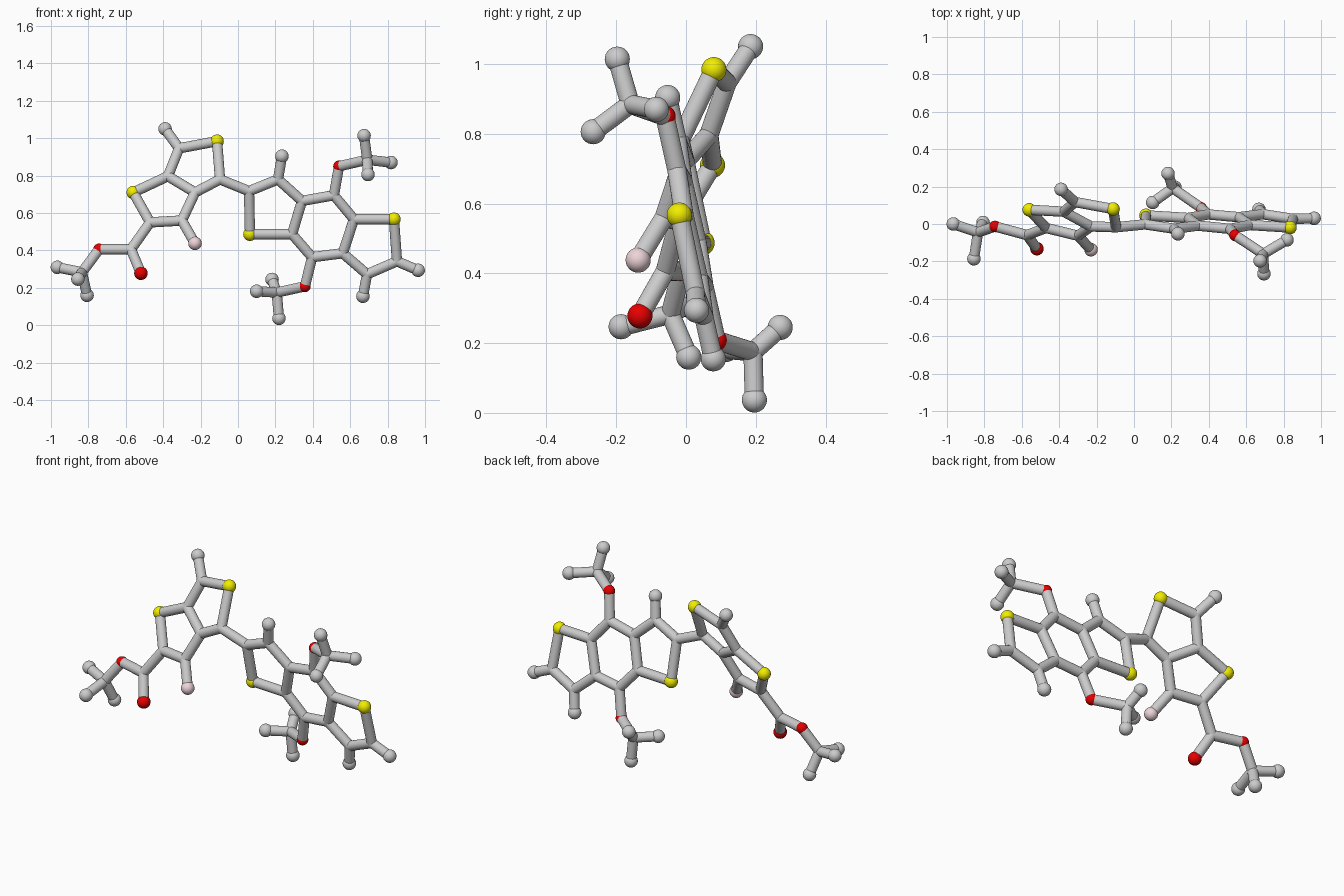
import bpy
from mathutils import Vector

if "Cube" in bpy.data.objects:
    bpy.data.objects.remove(bpy.data.objects["Cube"])

BOND_R, BALL_R = 0.0275, 0.036


def make_mat(name, rgb):
    m = bpy.data.materials.new(name)
    m.diffuse_color = (*rgb, 1)
    m.use_nodes = True
    m.node_tree.nodes["Principled BSDF"].inputs["Base Color"].default_value = m.diffuse_color
    return m


MATS = {
    "S": make_mat("yellow", (0.88, 0.85, 0.0)),
    "O": make_mat("red", (0.8, 0.0, 0.0)),
    "F": make_mat("pink", (0.85, 0.66, 0.69)),
}
NAMES = {"S": "yellow_ball", "O": "red_ball", "F": "pink_ball",
         "H": "end_ball", "C": "joint_ball"}


# Each flat ring system lies in a tilted plane y = a + b*x + c*z
def left_plane(x, z):
    return Vector((x, -0.399 - 0.27 * x + 0.456 * z, z))


def right_plane(x, z):
    return Vector((x, 0.153 - 0.063 * x - 0.211 * z, z))


LEFT = {
    "Ha": (-.39, 1.05), "Ca": (-.315, .946), "Sa": (-.112, .984), "Cb": (-.096, .78),
    "Cc": (-.23, .71), "Cd": (-.375, .797), "Sb": (-.56, .71), "Ce": (-.47, .55),
    "Cf": (-.30, .56), "F": (-.23, .438), "Cg": (-.572, .406), "Oa": (-.519, .278),
    "Ob": (-.743, .406), "Ch": (-.834, .283),
}
RIGHT = {
    "C1": (.059, .717), "S1": (.064, .487), "C2": (.214, .78), "H2": (.235, .904),
    "C3": (.342, .665), "C4": (.289, .487), "C5": (.513, .695), "C6": (.62, .567),
    "C7": (.56, .385), "C8": (.396, .364), "S2": (.834, .567), "C9": (.85, .342),
    "H9": (.963, .294), "C10": (.69, .273), "H10": (.668, .155),
    "O1": (.54, .85), "O2": (.358, .208),
}
atoms = {k: left_plane(*p) for k, p in LEFT.items()}
atoms.update({k: right_plane(*p) for k, p in RIGHT.items()})

# Out-of-plane three-pronged end groups
atoms.update({
    "Hm1": Vector((-.966, .0, .31)), "Hm2": Vector((-.807, .008, .16)),
    "Hm3": Vector((-.856, -.186, .247)),
    "Cu": Vector((.691, -.16, .885)), "Hu1": Vector((.674, -.197, 1.014)),
    "Hu2": Vector((.818, -.085, .87)), "Hu3": Vector((.695, -.266, .806)),
    "Cl": Vector((.207, .192, .175)), "Hl1": Vector((.219, .196, .037)),
    "Hl2": Vector((.1, .115, .182)), "Hl3": Vector((.182, .27, .245)),
})

CHAINS = [
    "Ha Ca Sa Cb Cc Cd Ca", "Cd Sb Ce Cf Cc", "Cf F", "Ce Cg Oa", "Cg Ob Ch Hm1",
    "Hm2 Ch Hm3", "Cb C1 C2 C3 C4 S1 C1", "C2 H2", "C3 C5 C6 C7 C8 C4",
    "C6 S2 C9 C10 C7", "C9 H9", "C10 H10",
    "C5 O1 Cu Hu1", "Hu2 Cu Hu3", "C8 O2 Cl Hl1", "Hl2 Cl Hl3",
]


def add_ball(key, pos):
    kind = key[0]
    r = BALL_R
    if kind == "C":
        r = BOND_R
    elif key in ("O1", "O2", "Ob"):
        r = 0.031
    bpy.ops.mesh.primitive_uv_sphere_add(segments=32, ring_count=16, radius=r, location=pos)
    ob = bpy.context.object
    ob.name = NAMES[kind]
    if kind in MATS:
        ob.data.materials.append(MATS[kind])
    bpy.ops.object.shade_smooth()


def add_rod(p, q):
    d = q - p
    bpy.ops.mesh.primitive_cylinder_add(vertices=24, radius=BOND_R, depth=d.length,
                                        location=(p + q) / 2)
    ob = bpy.context.object
    ob.name = "connecting_rod"
    ob.rotation_euler = d.to_track_quat("Z", "Y").to_euler()
    bpy.ops.object.shade_smooth_by_angle()


# Balls at every joint and end
for key, pos in atoms.items():
    add_ball(key, pos)

# Rods along each chain
for chain in CHAINS:
    keys = chain.split()
    for a, b in zip(keys, keys[1:]):
        add_rod(atoms[a], atoms[b])
